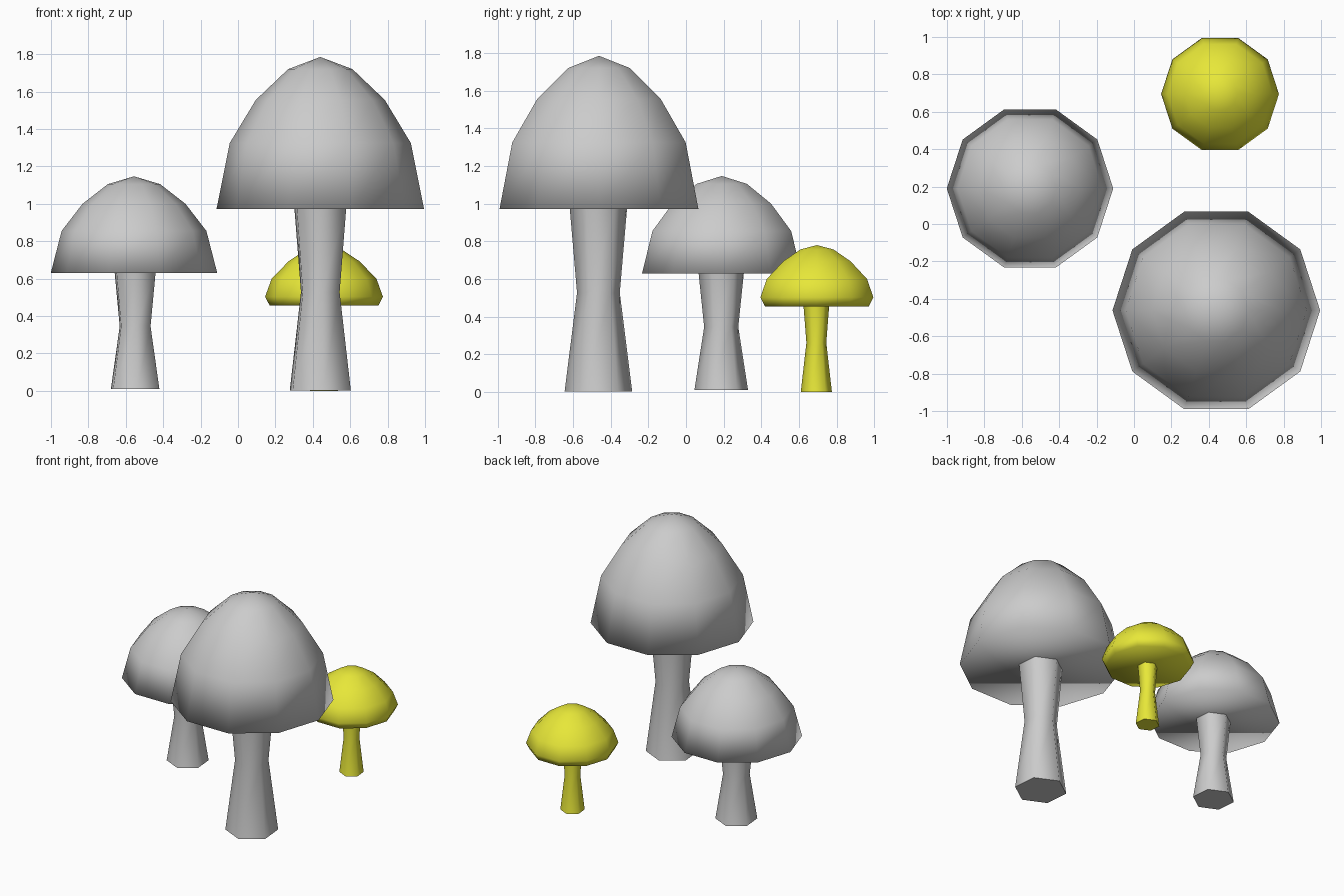
import bpy, bmesh
from math import sin, cos, pi, radians

if "Cube" in bpy.data.objects:
    bpy.data.objects.remove(bpy.data.objects["Cube"])


def lathe(name, x, y, profile, sides, turn=0.0, tip=None, flat_base=False, mat=None):
    """Stack rings of (radius, height), close the base, then a tip or flat top."""
    bm = bmesh.new()
    rings = []
    for r, z in profile:
        rings.append([bm.verts.new((r * cos(turn + 2 * pi * i / sides),
                                    r * sin(turn + 2 * pi * i / sides), z))
                      for i in range(sides)])
    for a, b in zip(rings, rings[1:]):
        for i in range(sides):
            j = (i + 1) % sides
            bm.faces.new((a[i], a[j], b[j], b[i]))
    ends = [bm.faces.new(rings[0][::-1])]
    if tip is None:
        ends.append(bm.faces.new(rings[-1]))
    else:
        top = bm.verts.new((0, 0, tip))
        for i in range(sides):
            bm.faces.new((rings[-1][i], rings[-1][(i + 1) % sides], top))
    for f in bm.faces:
        f.smooth = not (flat_base and f in ends)
    me = bpy.data.meshes.new(name)
    bm.to_mesh(me)
    bm.free()
    ob = bpy.data.objects.new(name, me)
    ob.location = (x, y, 0)
    bpy.context.collection.objects.link(ob)
    if mat:
        me.materials.append(mat)
    return ob


yellow = bpy.data.materials.new("yellow")
yellow.diffuse_color = (0.8, 0.8, 0.04, 1)
yellow.use_nodes = True
yellow.node_tree.nodes["Principled BSDF"].inputs["Base Color"].default_value = yellow.diffuse_color

# name, centre, cap rings, cap tip, stem rings, material
mushrooms = [
    ("large", 0.44, -0.462,
     [(0.555, 0.972), (0.484, 1.325), (0.345, 1.555), (0.172, 1.72)], 1.785,
     [(0.18, 0.003), (0.114, 0.527), (0.154, 0.99)], None),
    ("medium", -0.556, 0.19,
     [(0.445, 0.63), (0.387, 0.855), (0.275, 1.0), (0.14, 1.105)], 1.147,
     [(0.143, 0.01), (0.091, 0.345), (0.122, 0.645)], None),
    ("small", 0.46, 0.695,
     [(0.29, 0.455), (0.315, 0.503), (0.28, 0.6), (0.188, 0.694), (0.092, 0.757)], 0.78,
     [(0.083, 0.0), (0.053, 0.262), (0.069, 0.465)], yellow),
]

for name, x, y, cap, tip, stem, mat in mushrooms:
    # Ten-sided domed cap
    lathe(name + "_cap", x, y, cap, 10, tip=tip, mat=mat)
    # Six-sided waisted stem
    sx = {"large": 0.44, "medium": -0.55, "small": 0.46}[name]
    lathe(name + "_stem", sx, y - 0.003, stem, 6, turn=radians(35), flat_base=True, mat=mat)
